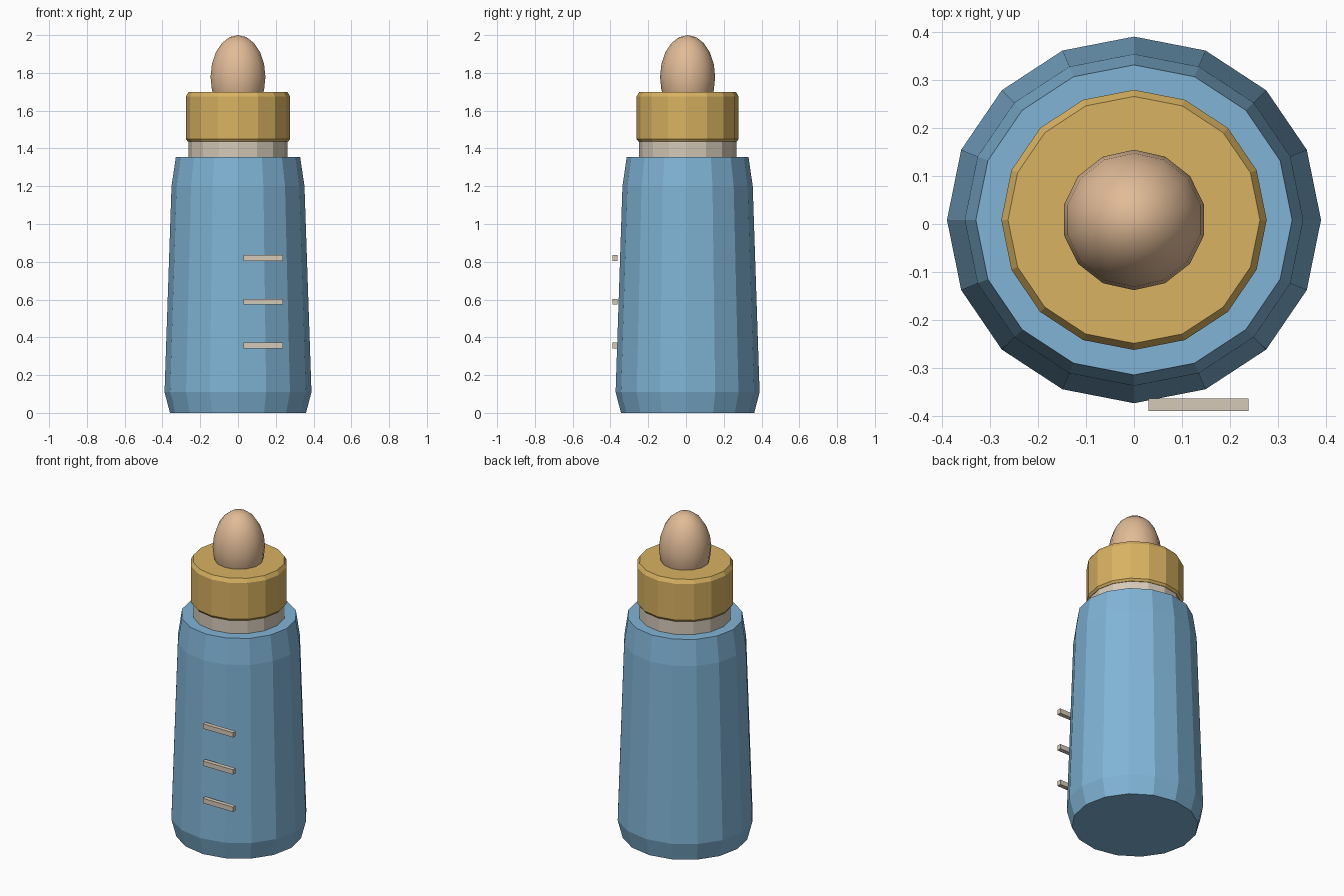
import bpy, bmesh, math

if "Cube" in bpy.data.objects:
    bpy.data.objects.remove(bpy.data.objects["Cube"])

CY, SY = 0.0085, 0.98   # shared centre in y, slight flattening in y


def material(name, rgb):
    m = bpy.data.materials.new(name)
    lin = [(c / 255 / 12.92) if c < 11 else ((c / 255 + 0.055) / 1.055) ** 2.4 for c in rgb]
    m.diffuse_color = (*lin, 1)
    m.use_nodes = True
    m.node_tree.nodes["Principled BSDF"].inputs["Base Color"].default_value = m.diffuse_color
    return m


blue = material("bottle blue", (128, 180, 214))
gold = material("collar gold", (216, 178, 97))
cream = material("pale cream", (214, 202, 184))
tan = material("teat tan", (225, 187, 151))


def finish(bm, name, mat):
    bmesh.ops.recalc_face_normals(bm, faces=bm.faces)
    me = bpy.data.meshes.new(name)
    bm.to_mesh(me)
    bm.free()
    me.materials.append(mat)
    ob = bpy.data.objects.new(name, me)
    bpy.context.collection.objects.link(ob)
    return ob


def lathe(name, profile, mat, sides=16):
    """Closed turned solid from (radius, z) pairs, bottom to top."""
    bm = bmesh.new()
    rings = []
    for r, z in profile:
        rings.append([bm.verts.new((r * math.cos(2 * math.pi * i / sides),
                                    CY + SY * r * math.sin(2 * math.pi * i / sides), z))
                      for i in range(sides)])
    for a, b in zip(rings, rings[1:]):
        for i in range(sides):
            j = (i + 1) % sides
            bm.faces.new((a[i], a[j], b[j], b[i]))
    bm.faces.new(rings[0][::-1])
    bm.faces.new(rings[-1])
    return finish(bm, name, mat)


# Bottle body, neck and screw collar
lathe("bottle_body", [(0.36, 0), (0.389, 0.11), (0.352, 1.2), (0.329, 1.355)], blue)
lathe("neck", [(0.263, 1.30), (0.263, 1.50)], cream)
lathe("collar", [(0.266, 1.437), (0.276, 1.45), (0.276, 1.675), (0.262, 1.698)], gold)

# Teat: smooth stretched sphere, partly sunk in the collar
bm = bmesh.new()
bmesh.ops.create_uvsphere(bm, u_segments=14, v_segments=10, radius=1)
for v in bm.verts:
    v.co = (v.co.x * 0.149, CY + v.co.y * 0.149 * SY, 1.778 + v.co.z * 0.222)
for f in bm.faces:
    f.smooth = True
finish(bm, "teat", tan)

# Three measuring marks on the front
for n, z in enumerate((0.357, 0.589, 0.82), 1):
    bm = bmesh.new()
    bmesh.ops.create_cube(bm, size=1)
    for v in bm.verts:
        v.co = (0.134 + v.co.x * 0.208, -0.3755 + v.co.y * 0.026, z + v.co.z * 0.03)
    finish(bm, f"measuring_mark_{n}", cream)
